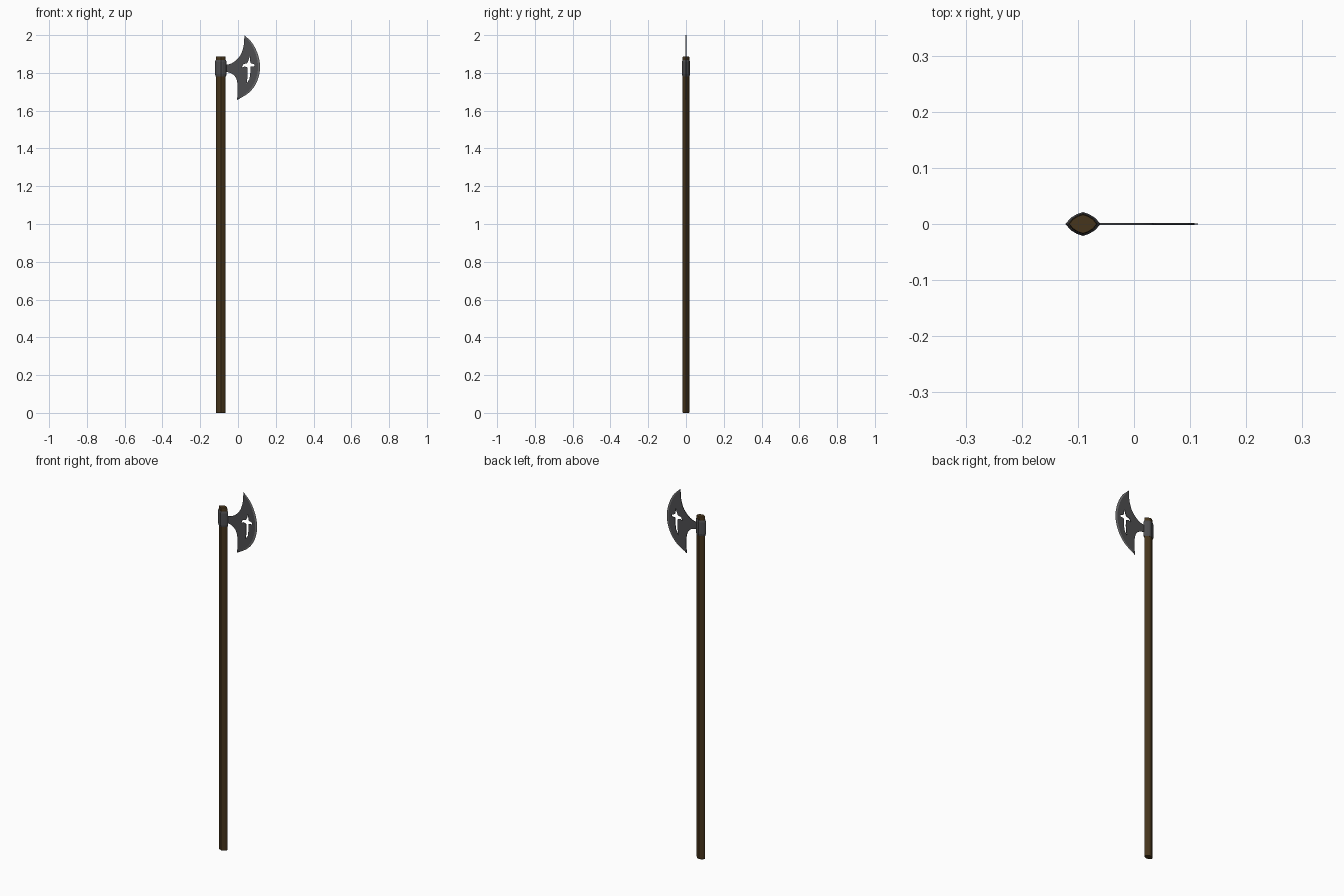
import bpy, bmesh, math
from mathutils import Vector

if "Cube" in bpy.data.objects:
    bpy.data.objects.remove(bpy.data.objects["Cube"])

CX = -0.091      # shaft axis in x
HALF = 0.0016    # half thickness of the blade


def material(name, rgb):
    m = bpy.data.materials.new(name)
    m.diffuse_color = (*rgb, 1)
    m.use_nodes = True
    m.node_tree.nodes["Principled BSDF"].inputs["Base Color"].default_value = m.diffuse_color
    return m


wood = material("dark_wood", (0.062, 0.036, 0.012))
steel = material("dark_steel", (0.075, 0.075, 0.08))
edge_steel = material("ground_steel", (0.16, 0.16, 0.165))


def add_object(name, mesh, mat):
    ob = bpy.data.objects.new(name, mesh)
    bpy.context.collection.objects.link(ob)
    mesh.materials.clear()
    mesh.materials.append(mat)
    return ob


def smooth_path(pts, steps=5):
    """Catmull-Rom samples through 2D points."""
    p = [Vector(q) for q in pts]
    p = [2 * p[0] - p[1]] + p + [2 * p[-1] - p[-2]]
    out = []
    for a, b, c, d in zip(p, p[1:], p[2:], p[3:]):
        for i in range(steps):
            t = i / steps
            out.append(0.5 * (2 * b + (c - a) * t + (2 * a - 5 * b + 4 * c - d) * t * t
                              + (3 * b - a - 3 * c + d) * t ** 3))
    return out + [p[-2]]


def loft(name, rings, mat):
    """Lens-shaped rings given as (z, half width x, half depth y)."""
    section = [(1, 0), (0.72, 0.5), (0.36, 0.82), (0, 1), (-0.36, 0.82), (-0.72, 0.5)]
    section += [(-x, -y) for x, y in section]
    bm = bmesh.new()
    loops = [[bm.verts.new((CX + rx * x, ry * y, z)) for x, y in section]
             for z, rx, ry in rings]
    n = len(section)
    for lo, hi in zip(loops, loops[1:]):
        for i in range(n):
            j = (i + 1) % n
            bm.faces.new((lo[i], lo[j], hi[j], hi[i]))
    bm.faces.new(loops[0][::-1])
    bm.faces.new(loops[-1])
    me = bpy.data.meshes.new(name)
    bm.to_mesh(me)
    bm.free()
    return add_object(name, me, mat)


# Shaft and the metal socket around its top
loft("shaft", [(0, 0.024, 0.0165), (0.004, 0.026, 0.018),
               (1.88, 0.026, 0.018), (1.886, 0.024, 0.0165)], wood)
loft("socket", [(1.782, 0.027, 0.0188), (1.793, 0.031, 0.0212),
                (1.858, 0.031, 0.0212), (1.868, 0.027, 0.0188)], steel)

# Blade outline: cutting arc, ground inner arc, and the two concave sides
arc = smooth_path([(0.034, 2.0), (0.076, 1.957), (0.106, 1.895), (0.117, 1.825),
                   (0.100, 1.753), (0.060, 1.697), (-0.005, 1.656)])
n = len(arc) - 1
inner = []
for i, p in enumerate(arc):
    t = arc[min(i + 1, n)] - arc[max(i - 1, 0)]
    w = 0.011 * math.sin(math.pi * i / n) ** 0.5 if 0 < i < n else 0
    inner.append(p + Vector((t.y, -t.x)).normalized() * w)
lower = smooth_path([(-0.005, 1.656), (-0.002, 1.70), (-0.004, 1.75), (-0.015, 1.78),
                     (-0.035, 1.797), (-0.062, 1.805), (-0.078, 1.805)])
upper = smooth_path([(-0.078, 1.843), (-0.062, 1.843), (-0.035, 1.85), (-0.008, 1.869),
                     (0.016, 1.90), (0.030, 1.945), (0.034, 2.0)])
outline = inner[:-1] + lower + upper[:-1]

# Cross-shaped opening: wavy arms and a long curved lower point
cross = [(0.062, 1.888), (0.064, 1.865), (0.067, 1.852), (0.088, 1.845),
         (0.086, 1.835), (0.066, 1.833), (0.065, 1.80), (0.061, 1.768),
         (0.046, 1.744), (0.050, 1.775), (0.051, 1.80), (0.049, 1.829),
         (0.035, 1.834), (0.020, 1.828), (0.029, 1.846), (0.048, 1.851),
         (0.054, 1.862)]

cu = bpy.data.curves.new("blade_outline", "CURVE")
cu.dimensions = "2D"
cu.fill_mode = "BOTH"
cu.extrude = HALF
for pts in (outline, cross):
    s = cu.splines.new("POLY")
    s.points.add(len(pts) - 1)
    for sp, q in zip(s.points, pts):
        sp.co = (q[0], q[1], 0, 1)
    s.use_cyclic_u = True
helper = bpy.data.objects.new("blade_outline", cu)
bpy.context.collection.objects.link(helper)
dg = bpy.context.evaluated_depsgraph_get()
blade_mesh = bpy.data.meshes.new_from_object(helper.evaluated_get(dg))
bpy.data.objects.remove(helper)
blade = add_object("blade", blade_mesh, steel)
blade.rotation_euler.x = math.pi / 2

# Sharpened bevel tapering from the blade faces to the cutting arc
bm = bmesh.new()
tip = [bm.verts.new((p.x, 0, p.y)) for p in arc]
for side in (-1, 1):
    base = [bm.verts.new((p.x, side * HALF, p.y)) for p in inner]
    for i in range(n):
        quad = (base[i], base[i + 1], tip[i + 1], tip[i])
        bm.faces.new(quad if side < 0 else quad[::-1])
bmesh.ops.recalc_face_normals(bm, faces=bm.faces)
me = bpy.data.meshes.new("cutting_edge")
bm.to_mesh(me)
bm.free()
add_object("cutting_edge", me, edge_steel)
